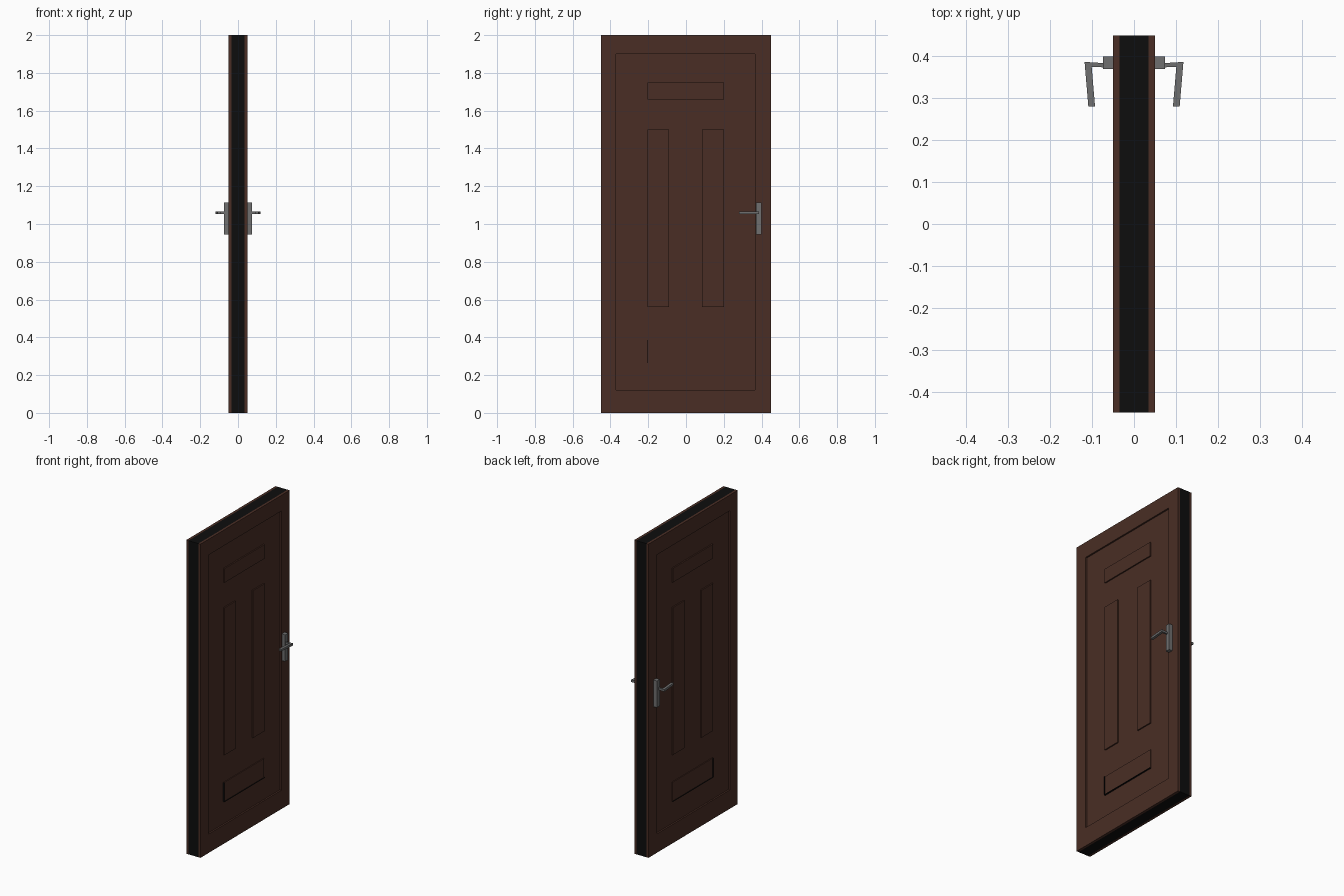
import bpy, bmesh

if "Cube" in bpy.data.objects:
    bpy.data.objects.remove(bpy.data.objects["Cube"])


def material(name, rgb):
    m = bpy.data.materials.new(name)
    m.diffuse_color = (*rgb, 1)
    m.use_nodes = True
    m.node_tree.nodes["Principled BSDF"].inputs["Base Color"].default_value = m.diffuse_color
    return m


BROWN = material("dark_brown_wood", (0.068, 0.027, 0.018))
BLACK = material("black_core", (0.004, 0.004, 0.004))
GREY = material("grey_metal", (0.16, 0.16, 0.16))


def finish(name, bm, mat):
    bmesh.ops.recalc_face_normals(bm, faces=bm.faces)
    me = bpy.data.meshes.new(name)
    bm.to_mesh(me)
    bm.free()
    me.materials.append(mat)
    ob = bpy.data.objects.new(name, me)
    bpy.context.collection.objects.link(ob)
    return ob


def box(name, x, y, z, mat):
    bm = bmesh.new()
    bmesh.ops.create_cube(bm, size=1)
    for v in bm.verts:
        v.co = [(r[0] + r[1]) / 2 + c * (r[1] - r[0])
                for c, r in zip(v.co, (x, y, z))]
    return finish(name, bm, mat)


def ring(name, x, outer, inner, mat):
    # mitred rectangular frame; rectangles given as (y0, y1, z0, z1)
    bm = bmesh.new()

    def loop(r, px):
        return [bm.verts.new((px, r[a], r[b])) for a, b in ((0, 2), (1, 2), (1, 3), (0, 3))]
    loops = [loop(outer, x[0]), loop(outer, x[1]), loop(inner, x[1]), loop(inner, x[0])]
    for k in range(4):
        a, b = loops[k], loops[(k + 1) % 4]
        for i in range(4):
            j = (i + 1) % 4
            bm.faces.new((a[i], a[j], b[j], b[i]))
    return finish(name, bm, mat)


def prism(name, pts, z0, z1, mat):
    bm = bmesh.new()
    f = bm.faces.new([bm.verts.new((px, py, z0)) for px, py in pts])
    r = bmesh.ops.extrude_face_region(bm, geom=[f])
    for v in r["geom"]:
        if isinstance(v, bmesh.types.BMVert):
            v.co.z = z1
    return finish(name, bm, mat)


# door core
box("door_core", (-0.035, 0.035), (-0.45, 0.45), (0, 2), BLACK)

panels = {
    "top_panel": (-0.205, 0.2, 1.66, 1.75),
    "left_panel": (-0.205, -0.09, 0.56, 1.5),
    "right_panel": (0.085, 0.2, 0.56, 1.5),
    "bottom_panel": (-0.205, 0.2, 0.265, 0.385),
}
lever = [(0.07, 0.374), (0.101, 0.375), (0.093, 0.28), (0.109, 0.28),
         (0.118, 0.387), (0.07, 0.384)]

for side, s in (("east", 1), ("west", -1)):
    def xr(a, b):
        return tuple(sorted((s * a, s * b)))
    # outer border and recessed field
    ring("border_" + side, xr(0.035, 0.05), (-0.45, 0.45, 0, 2),
         (-0.37, 0.365, 0.12, 1.9), BROWN)
    box("field_" + side, xr(0.034, 0.04), (-0.37, 0.365), (0.12, 1.9), BROWN)
    # raised panels
    for n, (y0, y1, z0, z1) in panels.items():
        top = 0.045 if n == "bottom_panel" else 0.048
        box(n + "_" + side, xr(0.039, top), (y0, y1), (z0, z1), BROWN)
    # dark edge strips on the bottom panel
    box("bottom_edge_" + side, xr(0.039, 0.05), (-0.207, 0.2), (0.263, 0.265), BLACK)
    box("side_edge_" + side, xr(0.039, 0.05), (-0.207, -0.205), (0.263, 0.385), BLACK)
    # handle
    box("handle_plate_" + side, xr(0.049, 0.074), (0.37, 0.4), (0.945, 1.115), GREY)
    prism("handle_lever_" + side, [(s * a, b) for a, b in lever], 1.053, 1.067, GREY)
